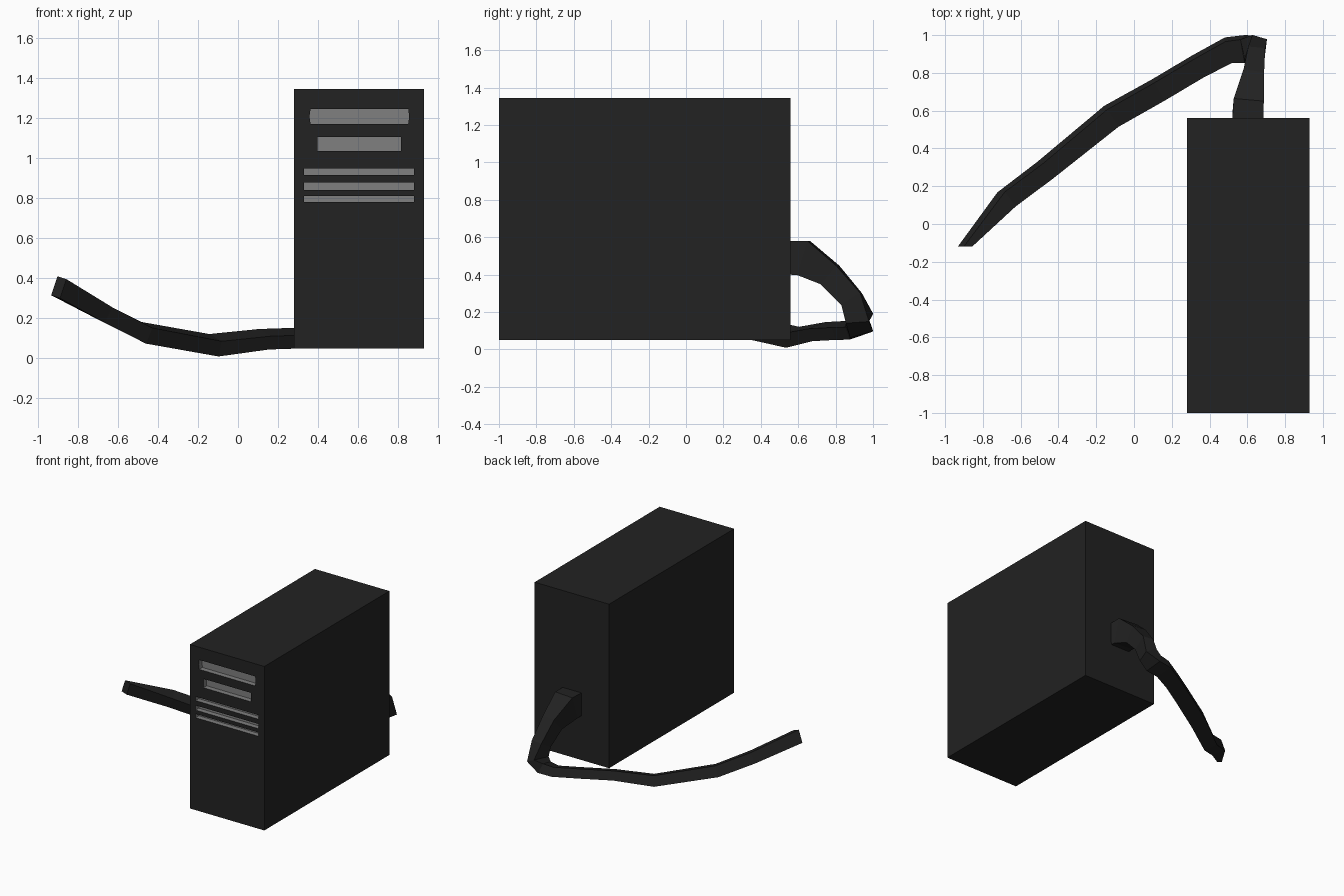
import bpy, bmesh
from mathutils import Vector

if "Cube" in bpy.data.objects:
    bpy.data.objects.remove(bpy.data.objects["Cube"])


def material(name, v):
    m = bpy.data.materials.new(name)
    m.diffuse_color = (v, v, v, 1)
    m.use_nodes = True
    m.node_tree.nodes["Principled BSDF"].inputs["Base Color"].default_value = m.diffuse_color
    return m


black = material("black_plastic", 0.016)
grey = material("grey_recess", 0.215)


def make_object(name, bm, mats):
    bmesh.ops.recalc_face_normals(bm, faces=bm.faces)
    me = bpy.data.meshes.new(name)
    bm.to_mesh(me)
    bm.free()
    for m in mats:
        me.materials.append(m)
    ob = bpy.data.objects.new(name, me)
    bpy.context.collection.objects.link(ob)
    return ob


def loft(bm, rings, index=0):
    vs = [[bm.verts.new(p) for p in r] for r in rings]
    n = len(vs[0])
    faces = [bm.faces.new(vs[0]), bm.faces.new(vs[-1][::-1])]
    for a, b in zip(vs, vs[1:]):
        for i in range(n):
            j = (i + 1) % n
            faces.append(bm.faces.new((a[i], a[j], b[j], b[i])))
    for f in faces:
        f.material_index = index


def prism(bm, outline, y0, y1, index=0):
    loft(bm, [[(x, y, z) for x, z in outline] for y in (y0, y1)], index)


def rect(x0, x1, z0, z1, bulge=0):
    pts = [(x0, z0), (x1, z0), (x1, z1), (x0, z1)]
    if bulge:
        mid = (z0 + z1) / 2
        pts.insert(2, (x1 + bulge, mid))
        pts.append((x0 - bulge, mid))
    return pts


# Tower case
bm = bmesh.new()
prism(bm, rect(0.28, 0.93, 0.05, 1.345), -1, 0.56)
case = make_object("tower_case", bm, [black, grey])

# Drive bays and vent slots recessed into the front
bm = bmesh.new()
slots = [rect(0.362, 0.85, 1.17, 1.245, 0.005), rect(0.398, 0.815, 1.035, 1.105)]
slots += [rect(0.33, 0.88, a, b) for a, b in ((0.915, 0.947), (0.84, 0.877), (0.78, 0.81))]
for s in slots:
    prism(bm, s, -1.1, -0.96, 1)
cutter = make_object("slot_cutter", bm, [black, grey])
cutter.hide_render = True
cut = case.modifiers.new("slots", 'BOOLEAN')
cut.operation = 'DIFFERENCE'
cut.solver = 'EXACT'
cut.object = cutter
bpy.context.view_layer.objects.active = case
case.select_set(True)
bpy.ops.object.modifier_apply(modifier="slots")
bpy.data.objects.remove(cutter)

# Power cable: centre x, y, z, then section size outward and across
path = [
    (0.603, 0.55, 0.49, 0.18, 0.165),
    (0.605, 0.63, 0.488, 0.19, 0.16),
    (0.628, 0.77, 0.398, 0.13, 0.11),
    (0.645, 0.885, 0.27, 0.12, 0.09),
    (0.645, 0.928, 0.165, 0.13, 0.09),
    (0.59, 0.927, 0.115, 0.13, 0.08),
    (0.50, 0.92, 0.105, 0.125, 0.07),
    (0.34, 0.835, 0.102, 0.115, 0.07),
    (0.13, 0.71, 0.095, 0.115, 0.07),
    (-0.12, 0.57, 0.065, 0.115, 0.08),
    (-0.47, 0.285, 0.127, 0.10, 0.085),
    (-0.675, 0.13, 0.23, 0.10, 0.085),
    (-0.895, -0.12, 0.355, 0.047, 0.10),
]
up = Vector((0, 0, 1))
pts = [Vector(p[:3]) for p in path]
rings = []
for i, (c, p) in enumerate(zip(pts, path)):
    if i in (0, len(pts) - 1):
        t = Vector((0, 1 if i == 0 else -1, 0))
    else:
        t = ((c - pts[i - 1]).normalized() + (pts[i + 1] - c).normalized()).normalized()
    out = up if i < 4 else t.cross(up).normalized() + 0.33 * up
    out = (out - t * out.dot(t)).normalized()
    across = t.cross(out)
    o, a = out * p[3] / 2, across * p[4] / 2
    rings.append([c + o + a, c + o - a, c - o - a, c - o + a])
bm = bmesh.new()
loft(bm, rings)
make_object("power_cable", bm, [black])
